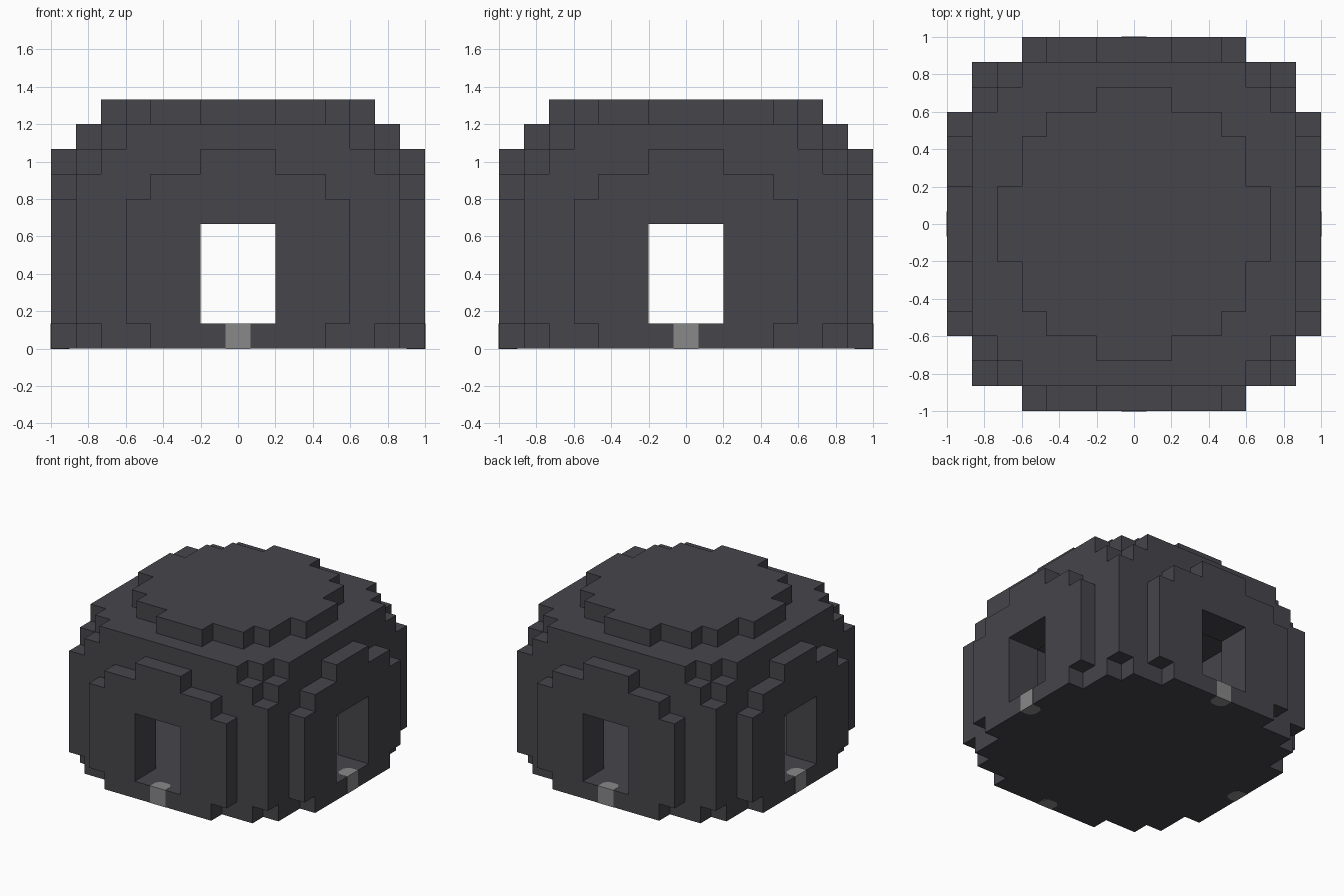
import bpy
import bmesh
from math import pi
from mathutils import Matrix, Vector

cube = bpy.data.objects.get("Cube")
if cube:
    bpy.data.objects.remove(cube, do_unlink=True)

U = 2 / 15  # size of one block


def material(name, rgb):
    mat = bpy.data.materials.new(name)
    mat.use_nodes = True
    mat.diffuse_color = (*rgb, 1)
    mat.node_tree.nodes["Principled BSDF"].inputs["Base Color"].default_value = (*rgb, 1)
    return mat


def finish(bm, name, mat):
    bmesh.ops.recalc_face_normals(bm, faces=bm.faces)
    mesh = bpy.data.meshes.new(name)
    bm.to_mesh(mesh)
    bm.free()
    mesh.materials.append(mat)
    obj = bpy.data.objects.new(name, mesh)
    bpy.context.collection.objects.link(obj)
    return obj


charcoal = material("charcoal stone", (0.061, 0.060, 0.069))
grey = material("grey stone", (0.246, 0.246, 0.246))

# Half-widths in blocks of the stepped outlines, from the bottom layer up
PANEL = [3, 4, 4, 4, 4, 4, 3, 1, -1]   # raised round panel on each wall
WALL = [5, 6, 6, 6, 6, 6, 6, 5, 4]     # wall behind the panel
CAP = [5, 5, 5, 4, 3, 1]               # round slab on the roof


def in_outline(far, near, k):
    if k == 9:
        return far <= 5 and near <= {5: 1, 4: 3}.get(far, 3)
    if far == 7:
        return near <= PANEL[k]
    if far == 6:
        return near <= WALL[k]
    return far <= 5


def in_room(far, near, k):
    if far > 5 or not 1 <= k <= 7:
        return False
    if k == 7:
        return far < 5 or near <= 3
    return near < 5 or k not in (1, 6)


def solid(i, j, k):
    far, near = max(abs(i), abs(j)), min(abs(i), abs(j))
    if not 0 <= k <= 9 or far > 7 or not in_outline(far, near, k):
        return False
    doorway = near <= 1 and 1 <= k <= 4
    return not doorway and not in_room(far, near, k)


# Hollow block dome: one quad wherever a block meets open space
bm = bmesh.new()
axes = [Vector(a) for a in ((1, 0, 0), (0, 1, 0), (0, 0, 1))]
for i in range(-7, 8):
    for j in range(-7, 8):
        for k in range(10):
            if not solid(i, j, k):
                continue
            centre = Vector((i, j, k + 0.5))
            for a in range(3):
                for s in (1, -1):
                    n = axes[a] * s
                    if solid(i + int(n.x), j + int(n.y), k + int(n.z)):
                        continue
                    p, q = axes[(a + 1) % 3] * s, axes[(a + 2) % 3]
                    corners = [(-1, -1), (1, -1), (1, 1), (-1, 1)]
                    bm.faces.new([bm.verts.new((centre + (n + p * u + q * v) / 2) * U)
                                  for u, v in corners])
bmesh.ops.remove_doubles(bm, verts=bm.verts, dist=0.001)
finish(bm, "block_dome", charcoal)

# Grey threshold stone with clipped inner corners under each doorway
SIDES = ("front", "left", "back", "right")
for turn, side in enumerate(SIDES):
    bm = bmesh.new()
    outline = [(-0.5, -7.51), (0.5, -7.51), (0.5, -7), (0.25, -6.75), (-0.25, -6.75), (-0.5, -7)]
    base = bm.faces.new([bm.verts.new((x * U, y * U, -0.001)) for x, y in outline])
    top = bmesh.ops.extrude_face_region(bm, geom=[base])["geom"]
    bmesh.ops.translate(bm, verts=[v for v in top if isinstance(v, bmesh.types.BMVert)],
                        vec=(0, 0, U + 0.002))
    bm.transform(Matrix.Rotation(turn * pi / 2, 4, "Z"))
    finish(bm, side + "_threshold", grey)
